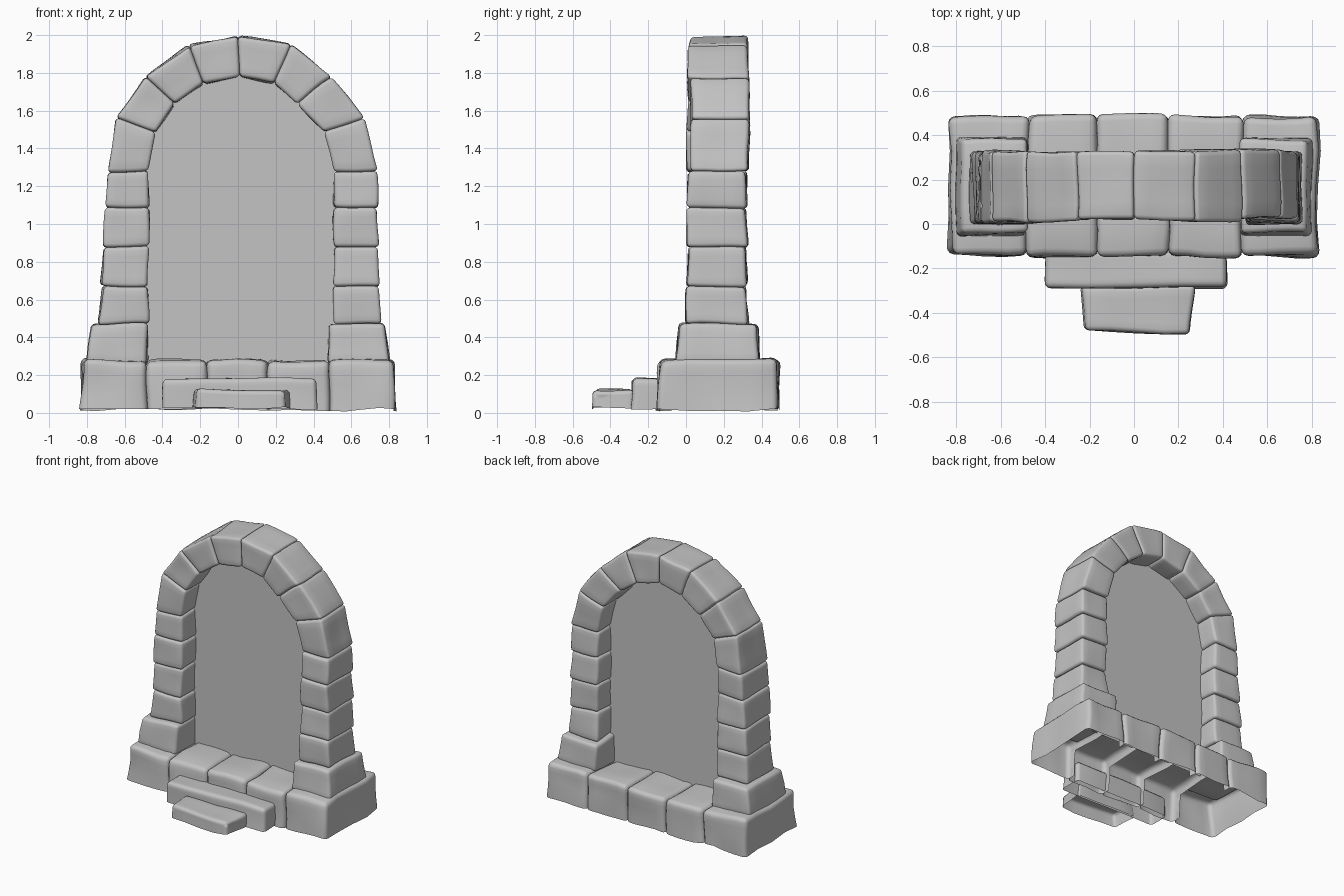
import bpy, bmesh, math
from mathutils import Vector, noise

if "Cube" in bpy.data.objects:
    bpy.data.objects.remove(bpy.data.objects["Cube"])

mat = bpy.data.materials.new("grey stone")
mat.diffuse_color = (0.55, 0.55, 0.55, 1)
mat.use_nodes = True
mat.node_tree.nodes["Principled BSDF"].inputs["Base Color"].default_value = mat.diffuse_color


def finish(name, bm):
    me = bpy.data.meshes.new(name)
    bm.to_mesh(me)
    bm.free()
    me.materials.append(mat)
    ob = bpy.data.objects.new(name, me)
    bpy.context.collection.objects.link(ob)
    return ob


def stone(name, low, high, bevel=0.022, wobble=0.009, open_bottom=False, lips=()):
    """Rounded, uneven block between two four-corner loops.
    lips: x positions of joint sides that are cut out to a narrow rim."""
    bm = bmesh.new()
    a = [bm.verts.new(p) for p in low]
    b = [bm.verts.new(p) for p in high]
    bottom = bm.faces.new(a[::-1])
    bm.faces.new(b)
    for i in range(4):
        j = (i + 1) % 4
        bm.faces.new((a[i], a[j], b[j], b[i]))
    bmesh.ops.recalc_face_normals(bm, faces=bm.faces)
    if open_bottom:
        bmesh.ops.delete(bm, geom=[bottom], context='FACES_ONLY')
    bmesh.ops.subdivide_edges(bm, edges=bm.edges[:], cuts=3, use_grid_fill=True)
    # hollow joints: drop the middle of the side, then pull the hole wider
    y0, y1 = low[0][1], low[2][1]
    ztop = high[0][2]
    for x in lips:
        hole = []
        for f in bm.faces:
            c = f.calc_center_median()
            if abs(c.x - x) < 0.004 and abs(f.normal.x) > 0.9:
                if abs((c.y - y0) / (y1 - y0) - 0.5) < 0.25 and c.z < ztop - 0.06:
                    hole.append(f)
        rim = {v for f in hole for v in f.verts}
        bmesh.ops.delete(bm, geom=hole, context='FACES')
        for v in rim:
            if v.is_valid:
                t = (v.co.y - y0) / (y1 - y0)
                if t < 0.4:
                    v.co.y = y0 + 0.075
                elif t > 0.6:
                    v.co.y = y1 - 0.075
    for v in bm.verts:
        v.co += noise.noise_vector(v.co * 4.5 + Vector((3.1, 7.7, 1.3))) * wobble
    ob = finish(name, bm)
    for p in ob.data.polygons:
        p.use_smooth = True
    m = ob.modifiers.new("worn edges", 'BEVEL')
    m.width = bevel
    m.segments = 3
    m.limit_method = 'ANGLE'
    m.angle_limit = math.radians(45)
    return ob


def ring(x0, x1, y0, y1, z):
    return [(x0, y0, z), (x1, y0, z), (x1, y1, z), (x0, y1, z)]


# sill: five hollow blocks side by side, joints are only narrow rims
edges = [-0.835, -0.48, -0.165, 0.16, 0.485, 0.83]
for i in range(5):
    x0, x1 = edges[i], edges[i + 1]
    ti0 = 0.012 if i == 0 else 0
    ti1 = 0.012 if i == 4 else 0
    y0, y1 = (-0.145, 0.485) if i in (0, 4) else (-0.155, 0.485)
    lips = [x for x, end in ((x0, 0), (x1, 4)) if i != end]
    stone(f"sill_block_{i + 1}", ring(x0, x1, y0, y1, 0.02),
          ring(x0 + ti0, x1 - ti1, y0 + 0.01, y1, 0.28),
          0.032, 0.02, open_bottom=True, lips=lips)

# two front steps
stone("upper_step", ring(-0.40, 0.42, -0.29, -0.12, 0.025),
      ring(-0.395, 0.415, -0.285, -0.12, 0.182), 0.025, 0.012, open_bottom=True)
stone("lower_step",
      [(-0.22, -0.475, 0.03), (0.25, -0.502, 0.03), (0.272, -0.28, 0.03), (-0.24, -0.28, 0.03)],
      [(-0.215, -0.475, 0.128), (0.25, -0.495, 0.12), (0.27, -0.28, 0.12), (-0.235, -0.28, 0.128)],
      0.025, 0.014, open_bottom=True)

# pedestals and pillar stones: (outer x bottom, outer x top) per level
levels = [0.47, 0.67, 0.875, 1.085, 1.28]
pillars = {
    "left": (-1, 0.475, [(0.742, 0.715), (0.728, 0.712), (0.715, 0.70), (0.70, 0.688)]),
    "right": (1, 0.508, [(0.757, 0.745), (0.752, 0.738), (0.745, 0.735), (0.742, 0.735)]),
}
for side, (s, inner, outer) in pillars.items():
    lo = sorted((s * 0.48, s * 0.80))
    hi = sorted((s * 0.48, s * 0.775))
    stone(f"{side}_pedestal", ring(lo[0], lo[1], -0.055, 0.39, 0.26),
          ring(hi[0], hi[1], -0.035, 0.38, 0.472), 0.022, 0.012)
    for k, (ob_, ot) in enumerate(outer):
        lo = sorted((s * inner, s * ob_))
        hi = sorted((s * inner, s * ot))
        d = 0.006 * (k % 2)
        stone(f"{side}_pillar_stone_{k + 1}",
              ring(lo[0], lo[1], d, 0.33 - d, levels[k]),
              ring(hi[0], hi[1], 0.004 + d, 0.315, levels[k + 1]), 0.02, 0.014)

# arch: wedge stones between outer and inner joint points
out = [(-0.688, 1.28), (-0.648, 1.56), (-0.487, 1.78), (-0.26, 1.945), (0.0, 2.0),
       (0.278, 1.95), (0.497, 1.78), (0.667, 1.56), (0.738, 1.28)]
inn = [(-0.475, 1.28), (-0.435, 1.48), (-0.335, 1.64), (-0.178, 1.74), (0.0, 1.78),
       (0.19, 1.745), (0.318, 1.64), (0.46, 1.485), (0.508, 1.28)]
front = [0.003, 0.005, 0.01, 0.016, 0.016, 0.012, 0.025, 0.022]
for i in range(8):
    y0, y1 = front[i], 0.325 + 0.006 * (i > 3)
    quad = [inn[i], inn[i + 1], out[i + 1], out[i]]
    stone(f"arch_stone_{i + 1}", [(x, y0, z) for x, z in quad],
          [(x, y1, z) for x, z in quad], 0.02, 0.014)

# flat panel filling the opening
bm = bmesh.new()
shape = [(-0.50, 0.25), (0.53, 0.25)] + [(x * 1.04, z + 0.02) for x, z in inn[::-1]]
bm.faces.new([bm.verts.new((x, 0.17, z)) for x, z in shape])
finish("doorway_panel", bm)
